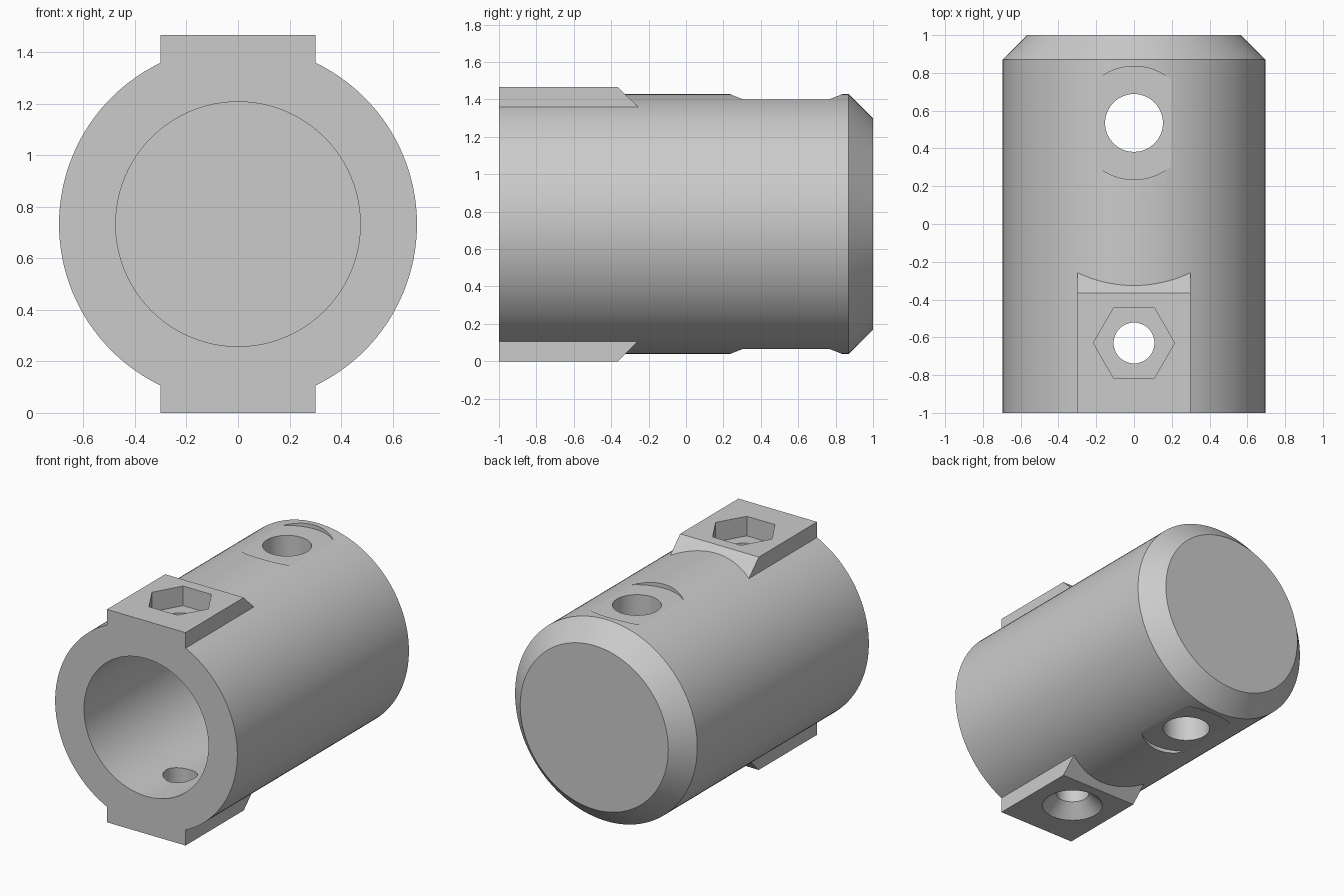
import bpy, bmesh
from math import cos, sin, pi
from mathutils import Vector, Matrix

cube = bpy.data.objects.get("Cube")
if cube:
    bpy.data.objects.remove(cube, do_unlink=True)

R, AXIS_Z, TOP = 0.695, 0.733, 1.467
BORE_R, BORE_END = 0.475, 0.3
BOLT_Y, PIN_Y = -0.63, 0.535

grey = bpy.data.materials.new("plain grey")
grey.use_nodes = True
colour = (0.6, 0.6, 0.6, 1)
grey.diffuse_color = colour
grey.node_tree.nodes["Principled BSDF"].inputs["Base Color"].default_value = colour


def finish(name, bm):
    bmesh.ops.recalc_face_normals(bm, faces=bm.faces)
    mesh = bpy.data.meshes.new(name)
    bm.to_mesh(mesh)
    bm.free()
    mesh.materials.append(grey)
    obj = bpy.data.objects.new(name, mesh)
    bpy.context.collection.objects.link(obj)
    return obj


def prism(name, loop, offset):
    """Closed outline swept along an offset."""
    bm = bmesh.new()
    face = bm.faces.new([bm.verts.new(p) for p in loop])
    swept = bmesh.ops.extrude_face_region(bm, geom=[face], use_keep_orig=True)
    moved = [g for g in swept["geom"] if isinstance(g, bmesh.types.BMVert)]
    bmesh.ops.translate(bm, verts=moved, vec=Vector(offset))
    return finish(name, bm)


def turned(name, profile, segments, matrix):
    """Solid of revolution about local z from (radius, height) pairs."""
    bm = bmesh.new()
    rings = []
    for r, h in profile:
        rings.append([bm.verts.new((r * cos(2 * pi * i / segments),
                                    r * sin(2 * pi * i / segments), h))
                      for i in range(segments)])
    for a, b in zip(rings, rings[1:]):
        for i in range(segments):
            j = (i + 1) % segments
            bm.faces.new((a[i], a[j], b[j], b[i]))
    bm.faces.new(rings[0])
    bm.faces.new(rings[-1])
    bm.transform(matrix)
    return finish(name, bm)


def combine(target, tool, operation):
    tool.hide_render = True
    mod = target.modifiers.new("combine", "BOOLEAN")
    mod.operation, mod.object, mod.solver = operation, tool, "EXACT"
    bpy.context.view_layer.objects.active = target
    bpy.ops.object.modifier_apply(modifier=mod.name)
    bpy.data.objects.remove(tool, do_unlink=True)


# Cylindrical body lying along y, chamfered at the closed back end
along_y = Matrix.Translation((0, 0, AXIS_Z)) @ Matrix.Rotation(-pi / 2, 4, "X")
body = turned("socket_body", [(R, -1), (R, 0.87), (0.565, 1)], 128, along_y)

# Clamping pads above and below, with a sloped back end
for side in (1, -1):
    outline = [(-1, 0.5), (-1, TOP - AXIS_Z), (-0.365, TOP - AXIS_Z),
               (-0.23, 0.6), (-0.23, 0.5)]
    pad = prism("pad", [(-0.3, y, AXIS_Z + side * h) for y, h in outline], (0.6, 0, 0))
    combine(body, pad, "UNION")

# Blind bore from the front
combine(body, turned("bore", [(BORE_R, -1.2), (BORE_R, BORE_END)], 96, along_y), "DIFFERENCE")

# Cross hole near the back, with a shallow round seat at each end
at_pin = Matrix.Translation((0, PIN_Y, 0))
combine(body, turned("pin_hole", [(0.153, -0.2), (0.153, 1.7)], 64, at_pin), "DIFFERENCE")
for low, high in ((1.4, 1.7), (-0.2, 2 * AXIS_Z - 1.4)):
    combine(body, turned("pin_seat", [(0.3, low), (0.3, high)], 96, at_pin), "DIFFERENCE")

# Bolt hole through the pads, countersunk below
at_bolt = Matrix.Translation((0, BOLT_Y, 0))
bolt = [(0.296, -0.1), (0.108, 0.088), (0.108, 1.7)]
combine(body, turned("bolt_hole", bolt, 64, at_bolt), "DIFFERENCE")

# Hexagonal nut pocket above
hexagon = [(0.215 * cos(i * pi / 3), BOLT_Y + 0.215 * sin(i * pi / 3), TOP - 0.135)
           for i in range(6)]
combine(body, prism("nut_pocket", hexagon, (0, 0, 0.4)), "DIFFERENCE")

# Smooth round surfaces, crisp edges
bpy.ops.object.select_all(action="DESELECT")
body.select_set(True)
bpy.context.view_layer.objects.active = body
bpy.ops.object.shade_smooth_by_angle(angle=pi / 15)
